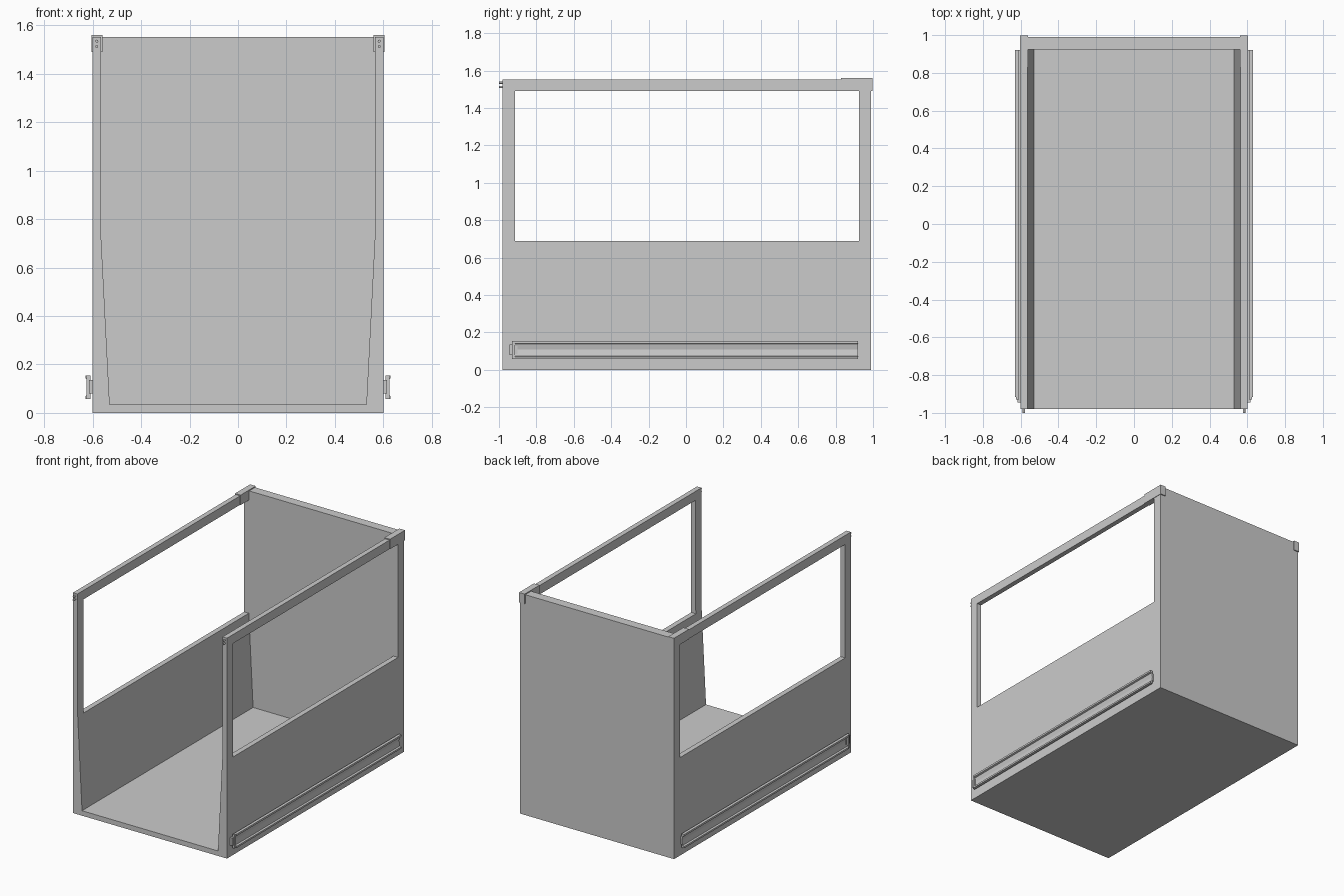
import bpy
import bmesh

# Remove the default cube only
cube = bpy.data.objects.get("Cube")
if cube:
    bpy.data.objects.remove(cube, do_unlink=True)

GREY = (0.6, 0.6, 0.6, 1.0)
grey = bpy.data.materials.new("light grey")
grey.use_nodes = True
grey.diffuse_color = GREY
grey.node_tree.nodes["Principled BSDF"].inputs["Base Color"].default_value = GREY


def prism(name, outline, y0, y1):
    """Extrude an x-z outline along y."""
    bm = bmesh.new()
    face = bm.faces.new([bm.verts.new((x, y0, z)) for x, z in outline])
    extruded = bmesh.ops.extrude_face_region(bm, geom=[face])["geom"]
    moved = [v for v in extruded if isinstance(v, bmesh.types.BMVert)]
    bmesh.ops.translate(bm, verts=moved, vec=(0, y1 - y0, 0))
    bmesh.ops.recalc_face_normals(bm, faces=bm.faces)
    mesh = bpy.data.meshes.new(name)
    bm.to_mesh(mesh)
    bm.free()
    mesh.materials.append(grey)
    obj = bpy.data.objects.new(name, mesh)
    bpy.context.collection.objects.link(obj)
    return obj


def box(name, x, y, z):
    outline = [(x[0], z[0]), (x[1], z[0]), (x[1], z[1]), (x[0], z[1])]
    return prism(name, outline, *y)


def cut(target, cutter):
    """Subtract the cutter and discard it."""
    cutter.hide_render = True
    mod = target.modifiers.new("cut", "BOOLEAN")
    mod.operation = "DIFFERENCE"
    mod.solver = "EXACT"
    mod.object = cutter
    bpy.context.view_layer.objects.active = target
    bpy.ops.object.modifier_apply(modifier=mod.name)
    bpy.data.objects.remove(cutter, do_unlink=True)


def sided(name, side, outline, y0, y1):
    return prism(name, [(side * x, z) for x, z in outline], y0, y1)


# Shell: solid block hollowed out, open at the front and top
body = box("shell", (-0.6, 0.6), (-0.98, 0.99), (0, 1.553))
half = [(0.53, 0.035), (0.565, 0.72), (0.565, 1.8)]
cavity = half + [(-x, z) for x, z in reversed(half)]
cut(body, prism("cavity_cutter", cavity, -1.2, 0.925))

# Side windows through both walls
cut(body, box("window_cutter", (-0.8, 0.8), (-0.915, 0.925), (0.69, 1.49)))

# Cross-section of the slide rail, a channel open to the outside
rail = [(0.598, 0.08), (0.61, 0.08), (0.61, 0.058), (0.63, 0.058),
        (0.63, 0.07), (0.618, 0.074), (0.612, 0.108), (0.618, 0.138),
        (0.63, 0.142), (0.63, 0.155), (0.61, 0.155), (0.61, 0.135),
        (0.598, 0.135)]

for side, label in ((1, "left"), (-1, "right")):
    # Slide rail with end cap and projecting tongue
    sided(label + "_slide_rail", side, rail, -0.915, 0.92)
    sided(label + "_rail_end_cap", side,
          [(0.61, 0.058), (0.625, 0.058), (0.625, 0.155), (0.61, 0.155)],
          -0.93, -0.915)
    sided(label + "_rail_tongue", side,
          [(0.6, 0.08), (0.616, 0.08), (0.616, 0.135), (0.6, 0.135)],
          -0.945, -0.9)

    # Folded bracket over the rear upper corner
    sided(label + "_corner_bracket", side,
          [(0.604, 1.49), (0.604, 1.56), (0.56, 1.56), (0.56, 1.49),
           (0.565, 1.49), (0.565, 1.553), (0.6, 1.553), (0.6, 1.49)],
          0.83, 0.99)
    sided(label + "_bracket_back", side,
          [(0.604, 1.49), (0.604, 1.56), (0.56, 1.56), (0.56, 1.49)],
          0.99, 0.997)

    # Two small pins on the front post
    for number, z in enumerate((1.513, 1.535), 1):
        bpy.ops.mesh.primitive_cylinder_add(
            vertices=16, radius=0.006, depth=0.03,
            location=(side * 0.583, -0.985, z), rotation=(1.5708, 0, 0))
        pin = bpy.context.object
        pin.name = f"{label}_front_pin_{number}"
        pin.data.materials.append(grey)
        bpy.ops.object.shade_smooth_by_angle()
